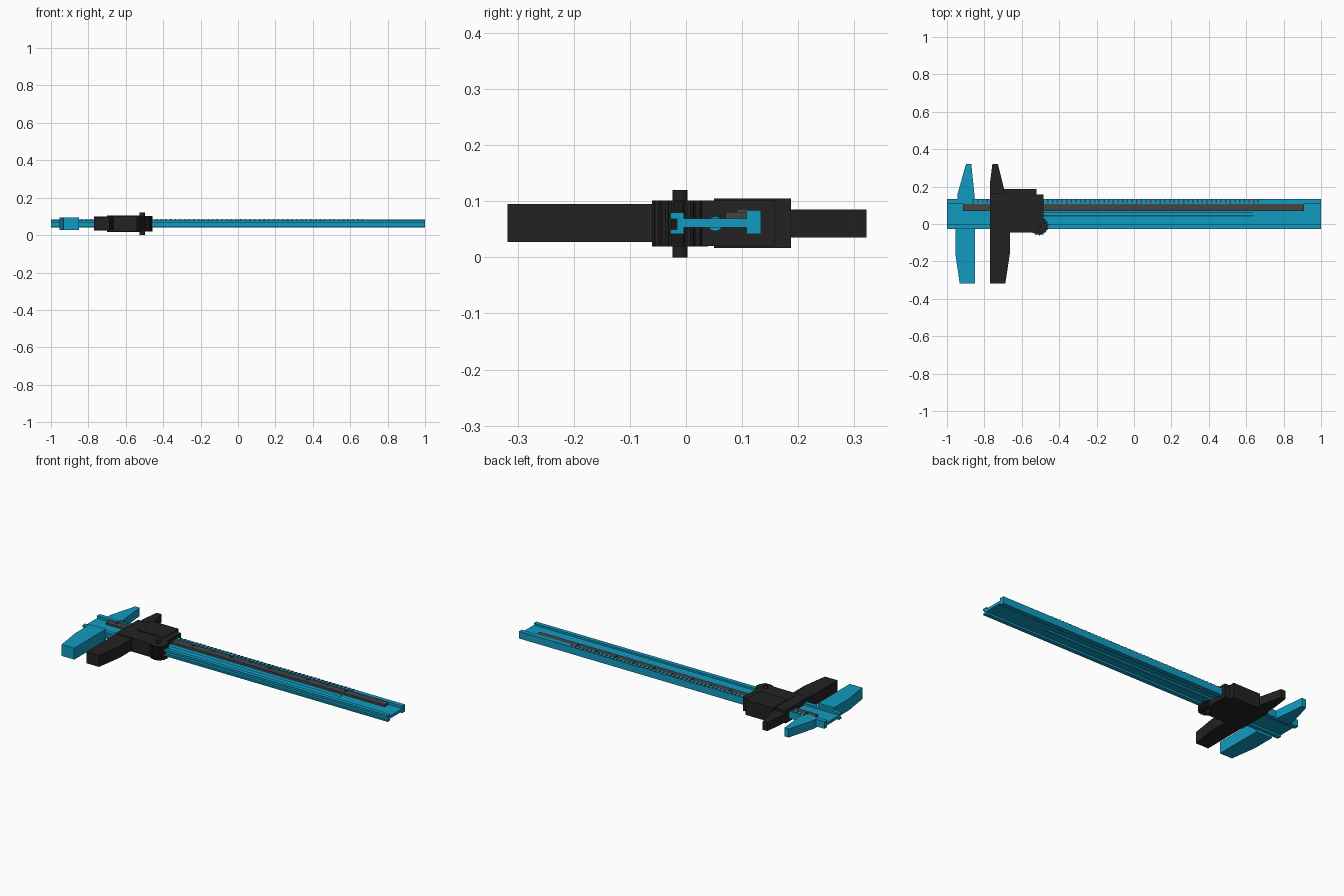
import bpy, bmesh, math

if "Cube" in bpy.data.objects:
    bpy.data.objects.remove(bpy.data.objects["Cube"])


def material(name, rgb):
    m = bpy.data.materials.new(name)
    m.diffuse_color = (*rgb, 1)
    m.use_nodes = True
    m.node_tree.nodes["Principled BSDF"].inputs["Base Color"].default_value = m.diffuse_color
    return m


BLUE = material("bright blue", (0.006, 0.33, 0.53))
BLACK = material("soft black", (0.016, 0.016, 0.016))
GREY = material("dark grey", (0.06, 0.06, 0.06))


def finish(name, bm, mat):
    bmesh.ops.recalc_face_normals(bm, faces=bm.faces)
    mesh = bpy.data.meshes.new(name)
    bm.to_mesh(mesh)
    bm.free()
    mesh.materials.append(mat)
    ob = bpy.data.objects.new(name, mesh)
    bpy.context.collection.objects.link(ob)
    return ob


def add_prism(bm, pts, lo, hi, axis="z"):
    """Extrude a profile: (x, y) along z, or (y, z) along x."""
    start = [(x, y, lo) if axis == "z" else (lo, x, y) for x, y in pts]
    face = bm.faces.new([bm.verts.new(p) for p in start])
    ext = bmesh.ops.extrude_face_region(bm, geom=[face])
    verts = [v for v in ext["geom"] if isinstance(v, bmesh.types.BMVert)]
    step = (0, 0, hi - lo) if axis == "z" else (hi - lo, 0, 0)
    bmesh.ops.translate(bm, vec=step, verts=verts)


def prism(name, pts, lo, hi, mat, axis="z"):
    bm = bmesh.new()
    add_prism(bm, pts, lo, hi, axis)
    return finish(name, bm, mat)


def rect(x0, x1, y0, y1):
    return [(x0, y0), (x1, y0), (x1, y1), (x0, y1)]


def circle(cx, cy, r, n, r2=None):
    """Circle, or a knurled outline when r2 is given."""
    pts = []
    for i in range(n):
        a = 2 * math.pi * i / n
        rad = r2 if r2 and i % 4 > 1 else r
        pts.append((cx + rad * math.cos(a), cy + rad * math.sin(a)))
    return pts


# Beam: I-shaped section with a groove along the front edge
beam = [(-0.028, 0.042), (-0.004, 0.042), (-0.004, 0.053), (0.108, 0.053),
        (0.108, 0.042), (0.134, 0.042), (0.134, 0.084), (0.108, 0.084),
        (0.108, 0.069), (-0.004, 0.069), (-0.004, 0.080), (-0.028, 0.080),
        (-0.028, 0.068), (-0.016, 0.068), (-0.016, 0.050), (-0.028, 0.050)]
prism("beam", beam, -1, 1, BLUE, "x")

# Rounded rod along the middle of the web
prism("depth_rod", circle(0.052, 0.060, 0.0135, 12), -0.6, 0.64, BLUE, "x")

# Scale strip and graduation marks
prism("scale_strip", rect(-0.915, 0.91, 0.070, 0.121), 0.068, 0.081, GREY)
bm = bmesh.new()
for i in range(62):
    x = -0.86 + i * 0.025
    y0 = 0.09 if i % 10 == 0 else 0.10 if i % 5 == 0 else 0.112
    add_prism(bm, rect(x - 0.004, x + 0.004, y0, 0.134), 0.079, 0.0865)
finish("scale_marks", bm, GREY)

# Fixed jaws
prism("fixed_lower_jaw", [(-0.955, -0.022), (-0.955, -0.16), (-0.932, -0.318),
      (-0.85, -0.318), (-0.85, -0.022)], 0.027, 0.095, BLUE)
prism("fixed_upper_jaw", [(-0.945, 0.125), (-0.85, 0.125), (-0.87, 0.322),
      (-0.898, 0.322), (-0.945, 0.155)], 0.035, 0.085, BLUE)

# Sliding jaws, joined by a bridge across the beam
prism("sliding_lower_jaw", [(-0.77, -0.03), (-0.77, -0.318), (-0.688, -0.318),
      (-0.664, -0.16), (-0.664, -0.03)], 0.027, 0.095, BLACK)
prism("sliding_upper_jaw", [(-0.77, 0.15), (-0.695, 0.15), (-0.695, 0.19),
      (-0.728, 0.322), (-0.757, 0.322), (-0.77, 0.22)], 0.035, 0.085, BLACK)
prism("jaw_bridge", rect(-0.77, -0.69, -0.045, 0.165), 0.024, 0.100, BLACK)

# Slider housing with raised cover plates above and below
prism("slider_housing", [(-0.70, -0.045), (-0.485, -0.045), (-0.485, 0.158),
      (-0.52, 0.158), (-0.52, 0.187), (-0.70, 0.187)], 0.020, 0.101, BLACK)
prism("cover_plates", rect(-0.70, -0.52, 0.05, 0.187), 0.017, 0.105, BLACK)

# Knurled thumb wheel with its pin
prism("thumb_wheel", circle(-0.508, -0.011, 0.050, 64, 0.0455), 0.019, 0.101, BLACK)
prism("wheel_pin", circle(-0.512, -0.011, 0.0135, 20), 0, 0.12, BLACK)
